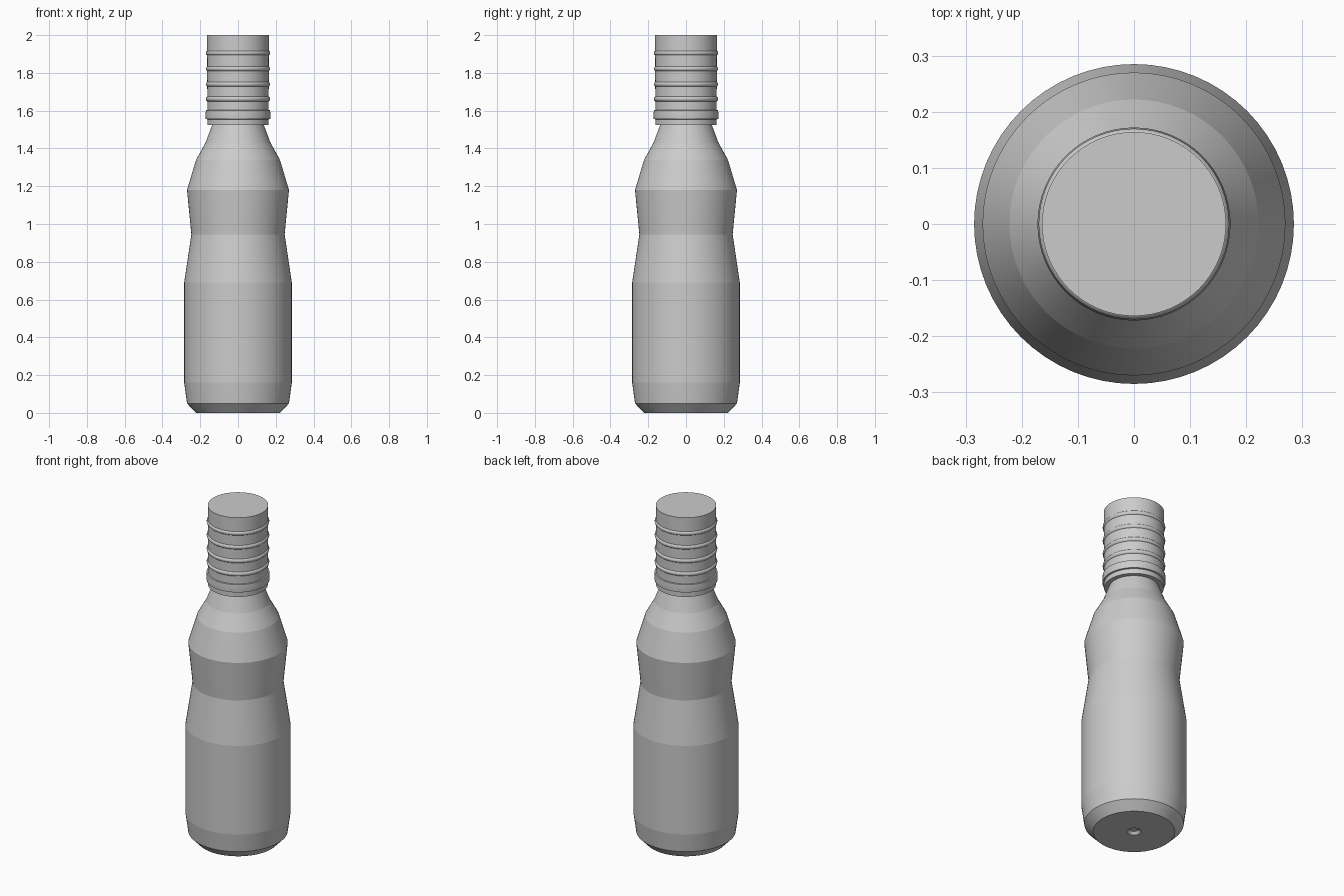
import bpy, bmesh, math

if "Cube" in bpy.data.objects:
    bpy.data.objects.remove(bpy.data.objects["Cube"])

SEGS = 64
grey = bpy.data.materials.new("light grey")
grey.diffuse_color = (0.6, 0.6, 0.6, 1)
grey.use_nodes = True
grey.node_tree.nodes["Principled BSDF"].inputs["Base Color"].default_value = grey.diffuse_color


def lathe(name, profile, closed=False, sharp_angle=8):
    """Revolve an (r, z) profile about z; r = 0 points become poles."""
    bm = bmesh.new()
    rings = []
    for r, z in profile:
        if r == 0:
            rings.append([bm.verts.new((0, 0, z))] * SEGS)
        else:
            rings.append([bm.verts.new((r * math.cos(a), r * math.sin(a), z))
                          for a in (2 * math.pi * i / SEGS for i in range(SEGS))])
    pairs = list(zip(rings, rings[1:]))
    if closed:
        pairs.append((rings[-1], rings[0]))
    for lo, hi in pairs:
        for i in range(SEGS):
            j = (i + 1) % SEGS
            corners = list(dict.fromkeys([lo[i], lo[j], hi[j], hi[i]]))
            bm.faces.new(corners)
    bmesh.ops.recalc_face_normals(bm, faces=bm.faces)
    mesh = bpy.data.meshes.new(name)
    bm.to_mesh(mesh)
    bm.free()
    mesh.materials.append(grey)
    obj = bpy.data.objects.new(name, mesh)
    bpy.context.collection.objects.link(obj)
    bpy.ops.object.select_all(action='DESELECT')
    obj.select_set(True)
    bpy.context.view_layer.objects.active = obj
    bpy.ops.object.shade_smooth_by_angle(angle=math.radians(sharp_angle))
    return obj


# Bottle body with a small dimple in the base and a pinched waist
lathe("bottle_body", [
    (0, 0.02), (0.025, 0.016), (0.038, 0), (0.222, 0), (0.27, 0.05),
    (0.285, 0.16), (0.285, 0.69), (0.247, 0.945), (0.27, 1.18),
    (0.222, 1.34), (0.172, 1.43), (0.135, 1.53), (0, 1.53)], sharp_angle=6)

# Tall closed cap
lathe("cap", [(0, 1.525), (0.162, 1.525), (0.164, 2.0), (0, 2.0)])

# Collar around the bottom of the cap
lathe("cap_collar", [(0.155, 1.553), (0.171, 1.556), (0.172, 1.578),
                     (0.17, 1.602), (0.155, 1.604)], closed=True)

# Rounded grip ribs
for n, z in enumerate((1.662, 1.74, 1.822, 1.905)):
    rib = [(0.156 + 0.014 * math.cos(t), z + 0.014 * math.sin(t))
           for t in (2 * math.pi * k / 12 for k in range(12))]
    lathe(f"cap_rib_{n + 1}", rib, closed=True, sharp_angle=40)
